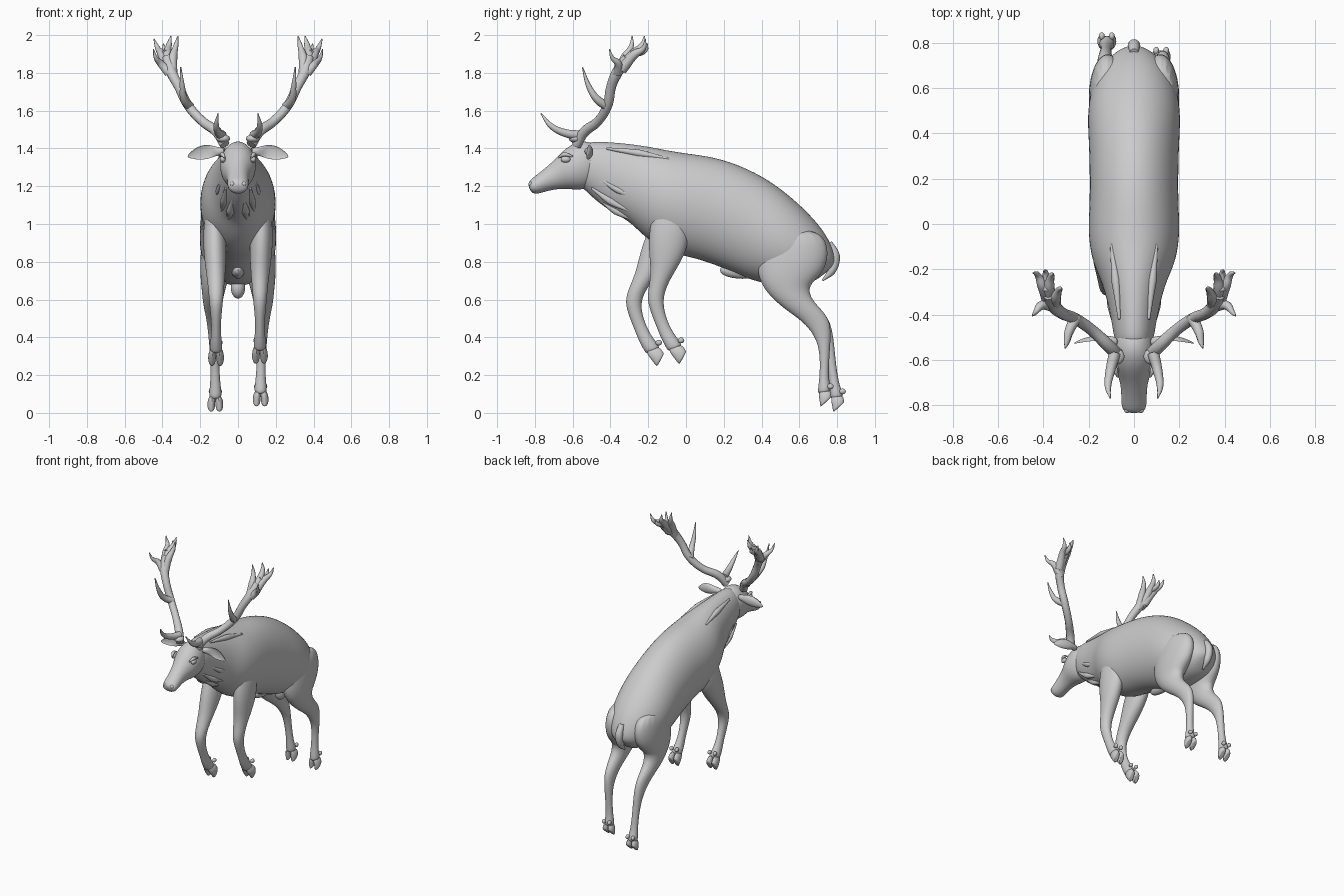
import bpy, bmesh
from math import sin, cos, pi
from mathutils import Vector


def finish(name, bm, subdiv):
    bmesh.ops.recalc_face_normals(bm, faces=bm.faces)
    me = bpy.data.meshes.new(name)
    bm.to_mesh(me)
    bm.free()
    ob = bpy.data.objects.new(name, me)
    bpy.context.collection.objects.link(ob)
    if subdiv:
        m = ob.modifiers.new("smooth", 'SUBSURF')
        m.levels = m.render_levels = subdiv
    bpy.ops.object.select_all(action='DESELECT')
    ob.select_set(True)
    bpy.context.view_layer.objects.active = ob
    bpy.ops.object.shade_smooth_by_angle(angle=0.9)
    return ob


def skin(name, rings, subdiv=2):
    """Bridge equal-sized rings of points into a closed skin."""
    bm = bmesh.new()
    vr = [[bm.verts.new(p) for p in r] for r in rings]
    n = len(vr[0])
    for a, b in zip(vr, vr[1:]):
        for i in range(n):
            j = (i + 1) % n
            bm.faces.new((a[i], a[j], b[j], b[i]))
    bm.faces.new(vr[0])
    bm.faces.new(vr[-1])
    return finish(name, bm, subdiv)


def loft(name, secs, subdiv=2, n=16):
    """Sections: (y1, z1) to (y2, z2) across the side view, half width, x centre."""
    rings = []
    for y1, z1, y2, z2, w, x in secs:
        c = Vector((x, (y1 + y2) / 2, (z1 + z2) / 2))
        a = Vector((0, (y1 - y2) / 2, (z1 - z2) / 2)) * 1.02
        rings.append([c + a * cos(2 * pi * i / n) + Vector((w * 1.025 * sin(2 * pi * i / n), 0, 0))
                      for i in range(n)])
    return skin(name, rings, subdiv)


def ball(name, loc, size):
    bm = bmesh.new()
    bmesh.ops.create_uvsphere(bm, u_segments=20, v_segments=12, radius=1)
    for v in bm.verts:
        v.co = Vector((v.co.x * size[0], v.co.y * size[1], v.co.z * size[2])) + Vector(loc)
    return finish(name, bm, 0)


def tubes(name, paths, s=1):
    """Tapered smooth tubes; each path is a list of (x, y, z, radius)."""
    cu = bpy.data.curves.new(name, 'CURVE')
    cu.dimensions = '3D'
    cu.bevel_depth = 1
    cu.bevel_resolution = 3
    cu.use_fill_caps = True
    for path in paths:
        sp = cu.splines.new('BEZIER')
        sp.resolution_u = 6
        sp.bezier_points.add(len(path) - 1)
        for p, (x, y, z, r) in zip(sp.bezier_points, path):
            p.co = (s * x, y, z)
            p.radius = r
            p.handle_left_type = p.handle_right_type = 'AUTO'
    ob = bpy.data.objects.new(name, cu)
    bpy.context.collection.objects.link(ob)
    return ob


# torso and neck
loft("torso", [s + (0,) for s in [
    (-0.54, 1.42, -0.58, 1.22, 0.06), (-0.50, 1.437, -0.54, 1.185, 0.085),
    (-0.42, 1.435, -0.48, 1.125, 0.095), (-0.30, 1.425, -0.39, 1.06, 0.115),
    (-0.18, 1.407, -0.30, 1.015, 0.145), (-0.09, 1.388, -0.23, 0.94, 0.185),
    (0.02, 1.372, -0.11, 0.85, 0.203), (0.13, 1.358, 0.05, 0.82, 0.195),
    (0.26, 1.322, 0.19, 0.77, 0.195), (0.40, 1.257, 0.30, 0.72, 0.198),
    (0.52, 1.175, 0.39, 0.69, 0.205), (0.65, 1.06, 0.46, 0.68, 0.198),
    (0.745, 0.945, 0.54, 0.67, 0.165), (0.79, 0.84, 0.63, 0.68, 0.11),
    (0.79, 0.78, 0.69, 0.70, 0.05)]])

# neck mane folds
for s in (1, -1):
    tubes("mane_folds", [
        [(.065, -.50, 1.19, .006), (.075, -.40, 1.12, .020), (.085, -.30, 1.07, .008)],
        [(.080, -.47, 1.25, .006), (.100, -.36, 1.18, .018), (.115, -.24, 1.13, .006)],
        [(.030, -.46, 1.13, .006), (.040, -.37, 1.07, .022), (.050, -.27, 1.02, .008)],
        [(.065, -.42, 1.40, .006), (.080, -.25, 1.375, .020), (.100, -.09, 1.345, .006)]], s)

# head
loft("head", [s + (0,) for s in [
    (-0.838, 1.21, -0.825, 1.175, 0.035), (-0.825, 1.235, -0.805, 1.158, 0.053),
    (-0.79, 1.26, -0.77, 1.163, 0.056), (-0.74, 1.30, -0.71, 1.182, 0.056),
    (-0.69, 1.345, -0.65, 1.187, 0.068), (-0.64, 1.40, -0.60, 1.183, 0.092),
    (-0.57, 1.442, -0.55, 1.18, 0.095), (-0.50, 1.435, -0.50, 1.20, 0.085),
    (-0.46, 1.40, -0.46, 1.24, 0.05)]])

for s in (1, -1):
    # eyes, brows and nostrils
    ball("eye", (s * .080, -.637, 1.342), (.016, .026, .017))
    tubes("brow", [[(.070, -.675, 1.352, .005), (.083, -.645, 1.368, .012),
                    (.088, -.60, 1.358, .005)]], s)
    ball("nostril", (s * .030, -.822, 1.212), (.013, .012, .012))
    # cupped ears
    rings = []
    for x, y, z, h, t in [(.070, -.52, 1.385, .018, .020), (.11, -.515, 1.385, .022, .022),
                          (.15, -.515, 1.383, .038, .026), (.20, -.52, 1.378, .040, .024),
                          (.24, -.525, 1.368, .024, .015), (.268, -.53, 1.358, .005, .004)]:
        ring = []
        for i in range(16):
            a = 2 * pi * i / 16
            k = sin(a) if sin(a) > 0 or x < .14 else -.45 * sin(a)
            ring.append((s * x, y + t * k, z + h * cos(a)))
        rings.append(ring)
    skin("ear", rings)

    # antlers: beam, brow tine, middle tine and palm points
    ball("antler_burr", (s * .078, -.585, 1.452), (.036, .036, .022))
    tubes("antler", [
        [(.070, -.58, 1.42, .028), (.11, -.54, 1.485, .028), (.19, -.465, 1.545, .025),
         (.265, -.415, 1.63, .026), (.315, -.395, 1.73, .026), (.355, -.36, 1.81, .030),
         (.375, -.31, 1.88, .028)],
        [(.085, -.57, 1.47, .026), (.105, -.65, 1.485, .021), (.115, -.715, 1.52, .015),
         (.105, -.768, 1.585, .003)],
        [(.255, -.41, 1.62, .026), (.285, -.47, 1.66, .021), (.295, -.515, 1.73, .014),
         (.303, -.548, 1.83, .003)],
        [(.345, -.37, 1.78, .025), (.345, -.325, 1.88, .024), (.330, -.29, 1.94, .014),
         (.318, -.285, 1.995, .003)],
        [(.365, -.35, 1.82, .030), (.375, -.28, 1.90, .025), (.365, -.23, 1.95, .015),
         (.355, -.22, 1.995, .003)],
        [(.375, -.34, 1.82, .030), (.405, -.27, 1.90, .023), (.425, -.225, 1.93, .014),
         (.445, -.215, 1.98, .003)],
        [(.365, -.36, 1.80, .026), (.410, -.36, 1.85, .020), (.435, -.39, 1.88, .011),
         (.448, -.405, 1.925, .003)],
        [(.385, -.29, 1.90, .022), (.390, -.215, 1.92, .013), (.395, -.205, 1.955, .003)]], s)


# legs: front edge y, z, back edge y, z, half width, x centre
FRONT = [(-.16, 1.12, 0, 1.12, .04, .12), (-.19, 1.0, .02, 1.0, .06, .125),
         (-.20, .88, .01, .87, .062, .122), (-.185, .76, -.045, .77, .052, .118),
         (-.195, .67, -.10, .68, .042, .116), (-.207, .60, -.123, .60, .036, .116),
         (-.182, .52, -.113, .53, .028, .116), (-.153, .45, -.092, .47, .024, .116),
         (-.130, .39, -.062, .415, .028, .116), (-.105, .345, -.03, .375, .034, .116),
         (-.09, .32, -.018, .35, .030, .116)]
HIND = [(.42, .98, .72, .98, .06, .12), (.38, .84, .765, .84, .085, .115),
        (.375, .73, .72, .73, .078, .122), (.425, .635, .645, .675, .062, .13),
        (.52, .55, .66, .605, .05, .135), (.62, .485, .72, .545, .038, .132),
        (.68, .41, .768, .48, .031, .128), (.705, .34, .765, .37, .026, .125),
        (.71, .25, .755, .25, .023, .122), (.705, .17, .757, .165, .027, .12),
        (.698, .125, .768, .135, .034, .12), (.70, .095, .765, .105, .030, .12)]
# hoof corners: front top, back top, toe tip, heel
FRONT_HOOF = [(-.105, .345), (-.022, .365), (-.035, .253), (.002, .325)]
HIND_HOOF = [(.698, .12), (.768, .12), (.712, .028), (.77, .085)]


def leg(name, secs, hoof, side, shift):
    def q(y, z):
        return shift(y, z)
    loft(name, [q(a, b) + q(c, d) + (w, side * x) for a, b, c, d, w, x in secs])
    f, b, t, h = [Vector(q(*p)) for p in hoof]
    x0 = side * secs[-1][5]
    for k in (-1, 1):
        mf, mb = f.lerp(t, .5), b.lerp(h, .6)
        loft(name + "_toe", [(*f, *b, .017, x0 + k * .015), (*mf, *mb, .021, x0 + k * .021),
                             (*f.lerp(t, .9), *b.lerp(h, .95), .021, x0 + k * .022),
                             (*t, *h, .017, x0 + k * .021)], 1, 12)
        d = b.lerp(f, .05)
        ball(name + "_dewclaw", (x0 + k * .022, d.x, d.y + .02), (.013, .017, .015))


def front_far(y, z):
    return y - .118 * max(0, min(1, (1.0 - z) / .36)), z - .012


def hind_far(y, z):
    k = max(0, min(1, (.48 - z) / .38))
    return y + .068 * k, z - .028 * k


def stay(y, z):
    return y, z


leg("front_leg_left", FRONT, FRONT_HOOF, 1, stay)
leg("front_leg_right", FRONT, FRONT_HOOF, -1, front_far)
leg("hind_leg_left", HIND, HIND_HOOF, 1, stay)
leg("hind_leg_right", HIND, HIND_HOOF, -1, hind_far)

# tail and underside
tubes("tail", [[(0, .755, .90, .020), (0, .788, .83, .028), (0, .772, .755, .024),
                (0, .722, .70, .005)]])
ball("sheath", (0, .30, .755), (.035, .12, .045))
ball("scrotum", (0, .50, .665), (.038, .045, .06))
